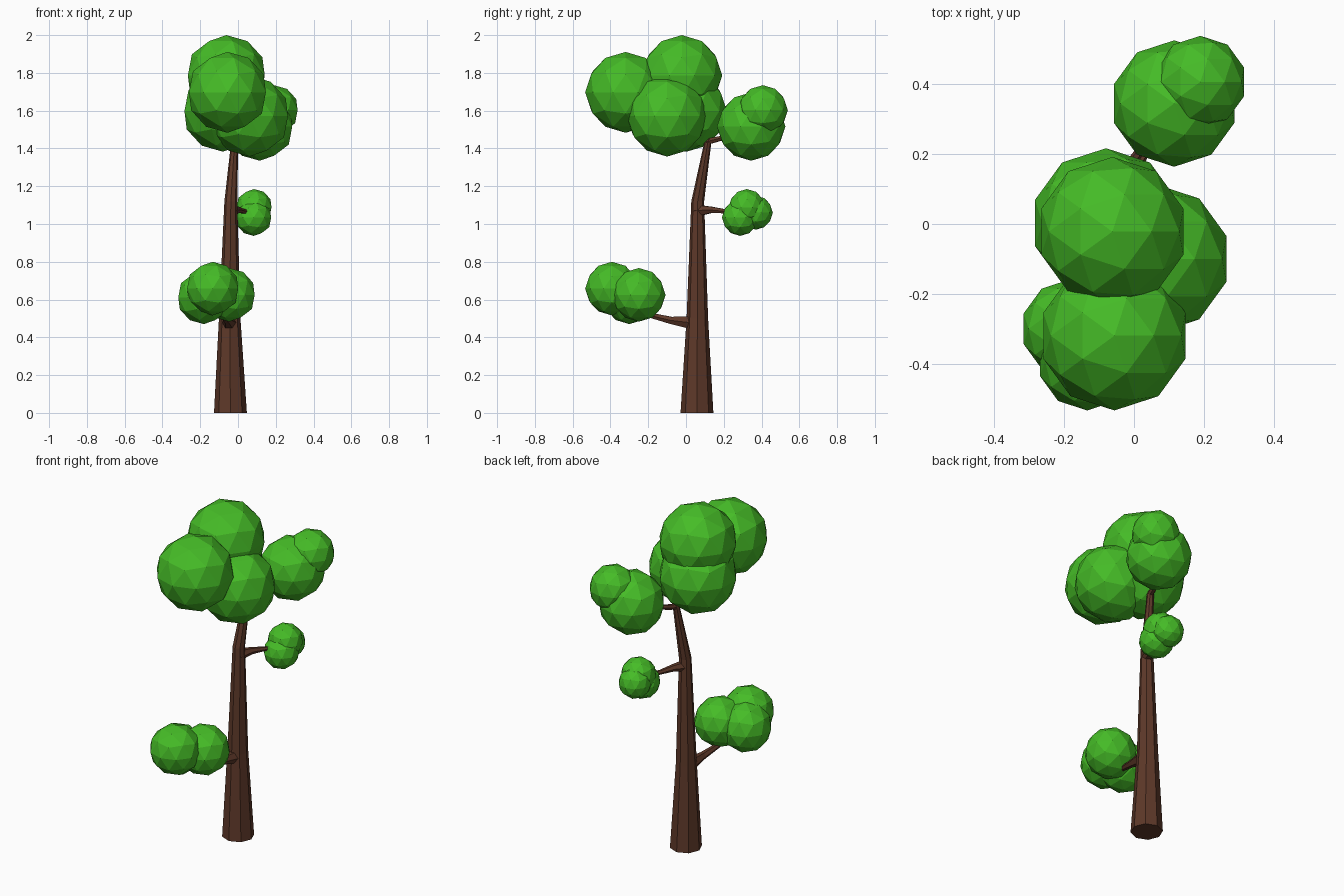
import bpy, bmesh, math
from mathutils import Vector

if "Cube" in bpy.data.objects:
    bpy.data.objects.remove(bpy.data.objects["Cube"])


def material(name, color):
    m = bpy.data.materials.new(name)
    m.diffuse_color = (*color, 1)
    m.use_nodes = True
    m.node_tree.nodes["Principled BSDF"].inputs["Base Color"].default_value = m.diffuse_color
    return m


LEAF = material("leaf_green", (0.06, 0.50, 0.02))
BARK = material("bark_brown", (0.11, 0.04, 0.022))


def finish(name, bm, mat):
    bmesh.ops.recalc_face_normals(bm, faces=bm.faces)
    me = bpy.data.meshes.new(name)
    bm.to_mesh(me)
    bm.free()
    me.materials.append(mat)
    ob = bpy.data.objects.new(name, me)
    bpy.context.collection.objects.link(ob)
    return ob


def tapered_limb(name, stations, sides, flat=False):
    """Loft rings along stations of (x, y, z, radius); flat keeps rings level."""
    bm = bmesh.new()
    pts = [Vector(s[:3]) for s in stations]
    rings = []
    for i, s in enumerate(stations):
        d = (pts[min(i + 1, len(pts) - 1)] - pts[max(i - 1, 0)]).normalized()
        if flat:
            u, v = Vector((1, 0, 0)), Vector((0, 1, 0))
        else:
            u = d.cross(Vector((0, 0, 1))).normalized()
            v = u.cross(d)
        ring = []
        for k in range(sides):
            a = 2 * math.pi * k / sides
            ring.append(bm.verts.new(pts[i] + s[3] * (u * math.cos(a) + v * math.sin(a))))
        rings.append(ring)
    for a, b in zip(rings, rings[1:]):
        for k in range(sides):
            n = (k + 1) % sides
            bm.faces.new((a[k], a[n], b[n], b[k]))
    bm.faces.new(rings[0])
    bm.faces.new(rings[-1])
    return finish(name, bm, BARK)


def foliage(name, center, r):
    bm = bmesh.new()
    bmesh.ops.create_icosphere(bm, subdivisions=2, radius=r)
    bmesh.ops.translate(bm, verts=bm.verts, vec=center)
    return finish(name, bm, LEAF)


# Trunk, leaning back at the top
tapered_limb("trunk", [(-0.04, 0.058, 0, 0.087), (-0.044, 0.06, 0.5, 0.057),
                       (-0.038, 0.062, 1.12, 0.034), (-0.018, 0.115, 1.43, 0.019),
                       (-0.016, 0.12, 1.455, 0.015)], 8, flat=True)

# Branches
tapered_limb("lower_branch", [(-0.045, 0.05, 0.475, 0.042), (-0.055, -0.08, 0.49, 0.022),
                              (-0.08, -0.19, 0.517, 0.015), (-0.11, -0.28, 0.57, 0.012)], 6)
tapered_limb("middle_branch", [(-0.04, 0.055, 1.07, 0.035), (-0.005, 0.13, 1.075, 0.02),
                               (0.028, 0.2, 1.068, 0.013), (0.08, 0.28, 1.06, 0.01)], 6)
tapered_limb("upper_back_branch", [(-0.018, 0.11, 1.435, 0.018), (0.003, 0.19, 1.455, 0.014),
                                   (0.08, 0.29, 1.49, 0.011)], 6)
tapered_limb("crown_branch", [(-0.018, 0.115, 1.43, 0.018), (-0.04, 0.05, 1.55, 0.012)], 6)

# Foliage clusters: (centre, radius)
clusters = {
    "crown_foliage": [((-0.062, -0.022, 1.786), 0.214), ((-0.056, -0.32, 1.697), 0.214),
                      ((0.061, -0.1, 1.571), 0.214), ((-0.08, 0.003, 1.597), 0.214)],
    "back_foliage": [((0.115, 0.345, 1.516), 0.181), ((0.19, 0.407, 1.603), 0.132)],
    "lower_foliage": [((-0.134, -0.392, 0.658), 0.142), ((-0.047, -0.25, 0.625), 0.142),
                      ((-0.181, -0.3, 0.612), 0.142)],
    "middle_foliage": [((0.083, 0.287, 1.034), 0.097), ((0.085, 0.322, 1.088), 0.097),
                       ((0.075, 0.37, 1.06), 0.09)],
}
for name, balls in clusters.items():
    for i, (c, r) in enumerate(balls, 1):
        foliage(f"{name}_{i}", c, r)
